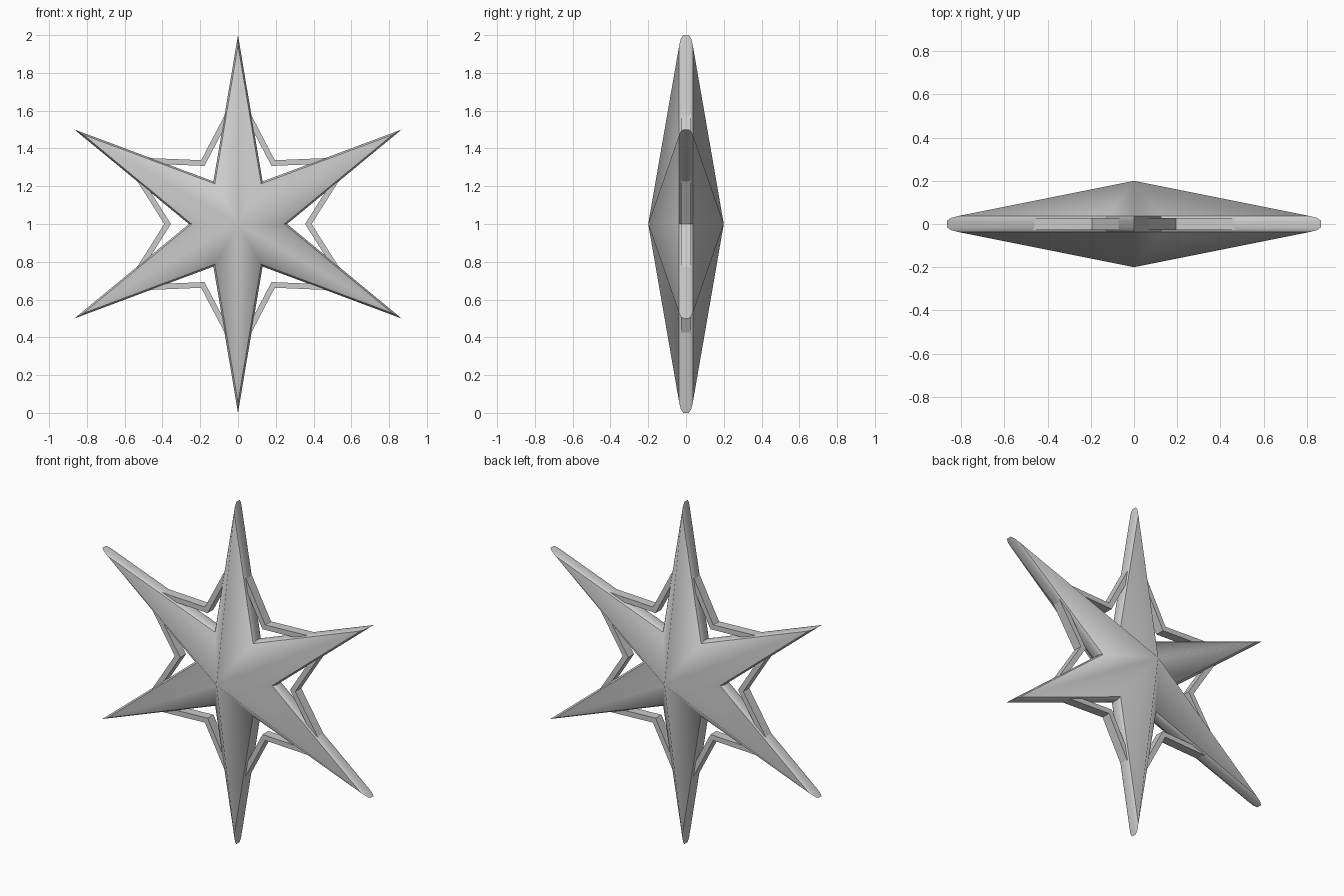
import bpy, bmesh
from math import sin, cos, pi

if "Cube" in bpy.data.objects:
    bpy.data.objects.remove(bpy.data.objects["Cube"])

CENTRE_Z = 1.0
N = 12  # six tips alternating with six notches


def star_ring(bm, tip, notch, y):
    """Loop of verts: notches at 0, 60, ... degrees and tips at 30, 90, ..."""
    ring = []
    for i in range(N):
        r = tip if i % 2 else notch
        a = i * pi / 6
        ring.append(bm.verts.new((r * cos(a), y, CENTRE_Z + r * sin(a))))
    return ring


def bridge(bm, a, b):
    return [bm.faces.new((a[i], a[(i + 1) % N], b[(i + 1) % N], b[i])) for i in range(N)]


def finish(bm, name):
    bmesh.ops.recalc_face_normals(bm, faces=bm.faces)
    me = bpy.data.meshes.new(name)
    bm.to_mesh(me)
    bm.free()
    ob = bpy.data.objects.new(name, me)
    bpy.context.collection.objects.link(ob)
    return ob


# Main star: two shallow six-armed pyramids joined by a rounded rim
bm = bmesh.new()
half = [(0.036, 0.945), (0.028, 0.98), (0.015, 1.0)]
profile = [(-y, s) for y, s in half] + [(y, s) for y, s in reversed(half)]
rings = [star_ring(bm, s, 0.26 * s, y) for y, s in profile]
for a, b in zip(rings, rings[1:]):
    for f in bridge(bm, a, b):
        f.smooth = True
for ring, y in ((rings[0], -0.2), (rings[-1], 0.2)):
    apex = bm.verts.new((0, y, CENTRE_Z))
    for i in range(N):
        bm.faces.new((ring[i], ring[(i + 1) % N], apex)).smooth = True
# crease the rim border and rim corners, leave the arm ridges soft
for ring in (rings[0], rings[-1]):
    for i in range(N):
        bm.edges.get((ring[i], ring[(i + 1) % N])).smooth = False
for a, b in zip(rings, rings[1:]):
    for u, v in zip(a, b):
        bm.edges.get((u, v)).smooth = False
finish(bm, "star_body")

# Thin star-shaped band that links the arms
bm = bmesh.new()
T = 0.027
loops = [star_ring(bm, t, n, y) for t, n, y in
         ((0.71, 0.39, -T), (0.71, 0.39, T), (0.646, 0.355, T), (0.646, 0.355, -T))]
for k in range(4):
    bridge(bm, loops[k], loops[(k + 1) % 4])
finish(bm, "linking_band")
